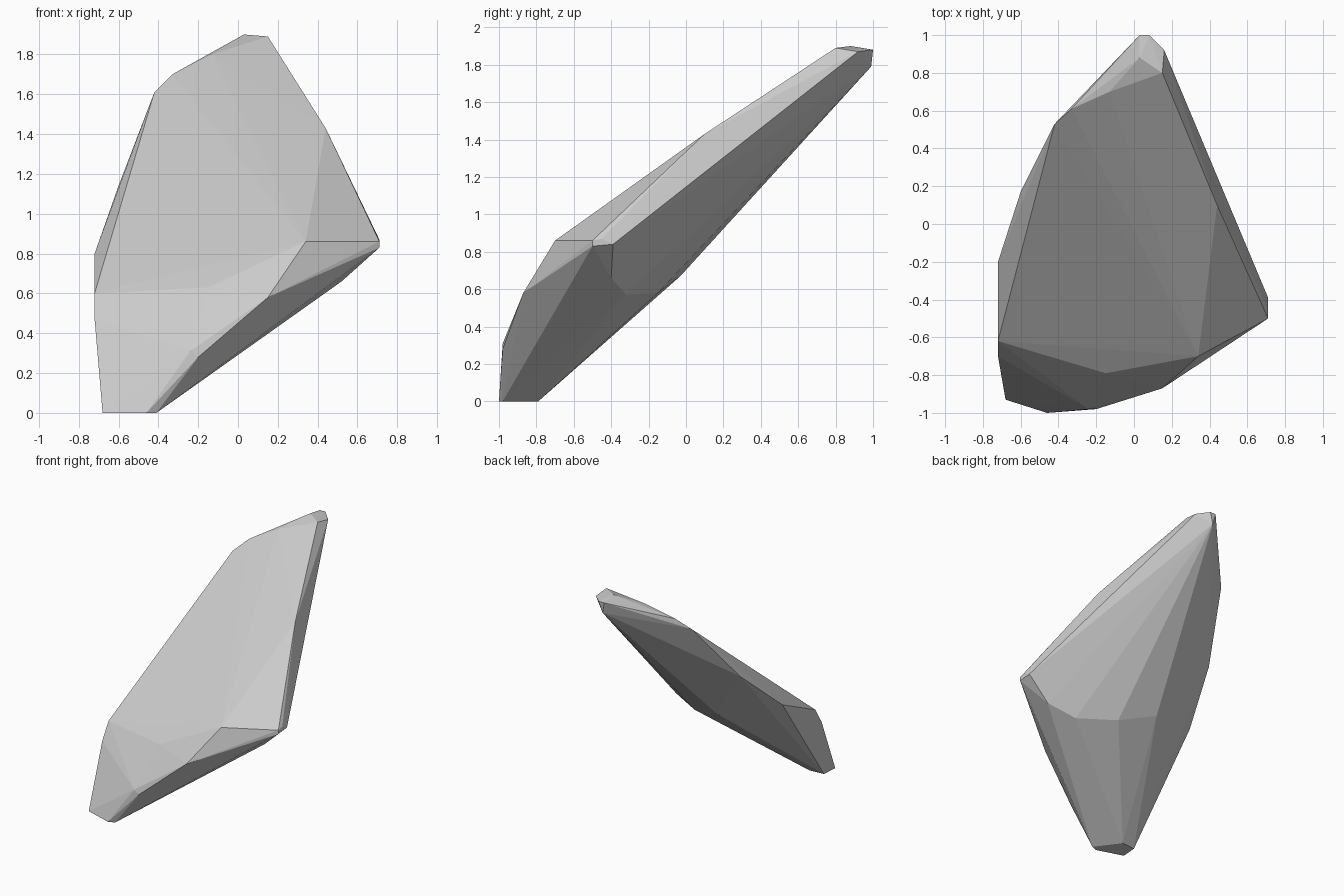
import bpy
import bmesh

# Rock corner points, grouped by region; the stone is their convex hull
base = [(-0.68, -0.93, 0), (-0.46, -1.0, 0), (-0.41, -0.98, 0),
        (-0.67, -0.80, 0), (-0.55, -0.79, 0)]
front_chips = [(-0.20, -0.98, 0.28), (-0.24, -0.98, 0.31), (0.15, -0.87, 0.58),
               (-0.15, -0.79, 0.63), (0.34, -0.70, 0.86)]
left_rim = [(-0.72, -0.70, 0.47), (-0.72, -0.62, 0.60), (-0.72, -0.20, 0.80),
            (-0.60, 0.17, 1.14), (-0.42, 0.53, 1.61), (-0.33, 0.61, 1.70)]
tip = [(-0.13, 0.70, 1.80), (0.15, 0.80, 1.89), (0.03, 0.88, 1.90),
       (0.16, 0.92, 1.87), (0.08, 1.0, 1.88), (0.03, 1.0, 1.88), (0.05, 0.99, 1.79)]
right_corner = [(0.71, -0.50, 0.83), (0.71, -0.50, 0.86), (0.71, -0.45, 0.87),
                (0.71, -0.39, 0.84), (0.44, 0.10, 1.43)]
underside = [(0.52, -0.40, 0.66), (0.31, -0.32, 0.57),
             (0.03, -0.15, 0.58), (-0.25, -0.03, 0.67)]

bm = bmesh.new()
for co in base + front_chips + left_rim + tip + right_corner + underside:
    bm.verts.new(co)
hull = bmesh.ops.convex_hull(bm, input=bm.verts[:])
loose = [v for v in bm.verts if not v.link_faces]
bmesh.ops.delete(bm, geom=loose, context='VERTS')
bmesh.ops.recalc_face_normals(bm, faces=bm.faces[:])

# Flat-shaded leaning slab
mesh = bpy.data.meshes.new("leaning_rock")
bm.to_mesh(mesh)
bm.free()
rock = bpy.data.objects.new("leaning_rock", mesh)
bpy.context.collection.objects.link(rock)
